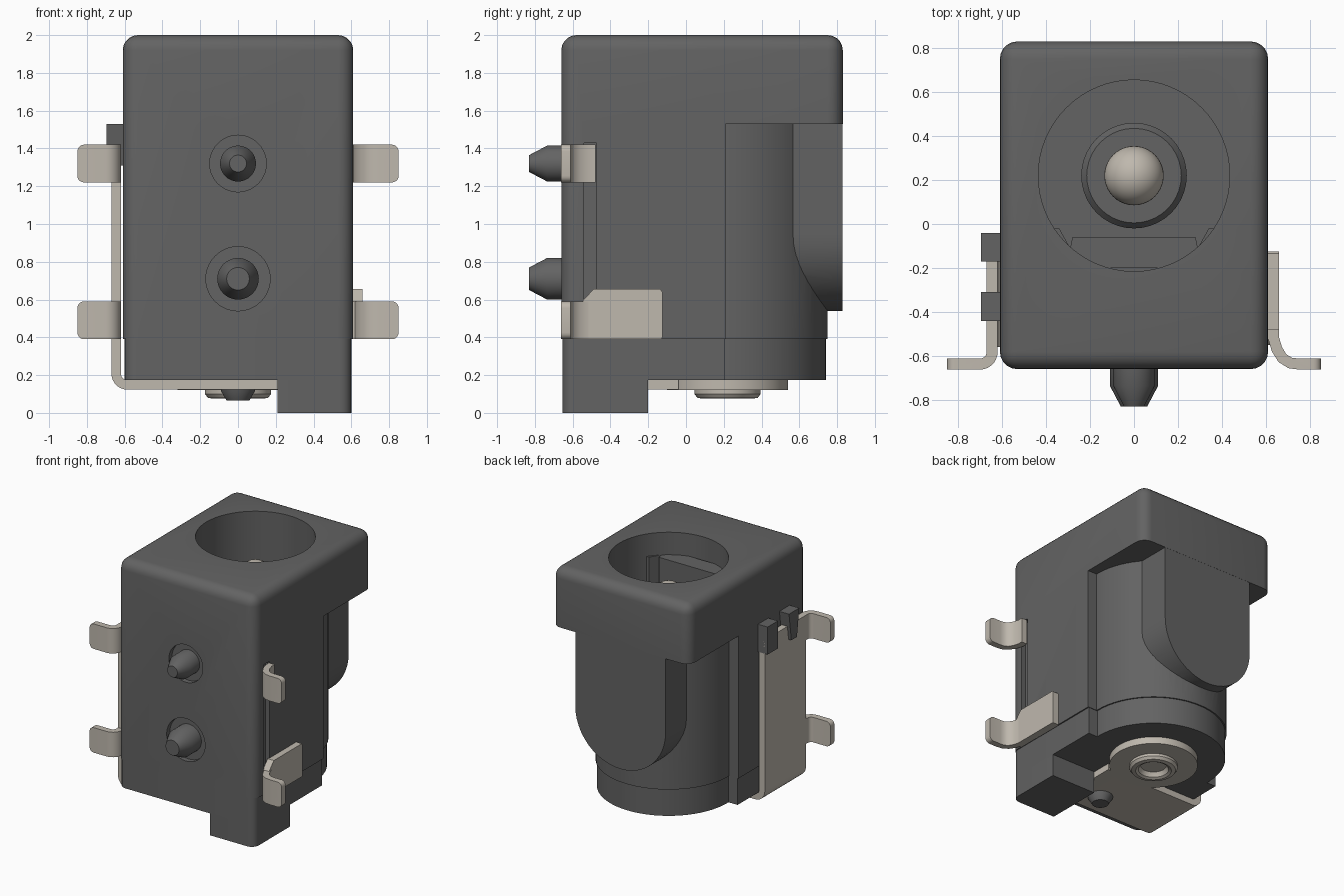
import bpy, bmesh, math
from mathutils import Matrix, Vector

cube = bpy.data.objects.get("Cube")
if cube:
    bpy.data.objects.remove(cube, do_unlink=True)


def material(name, rgb):
    m = bpy.data.materials.new(name)
    m.use_nodes = True
    m.diffuse_color = (*rgb, 1)
    m.node_tree.nodes["Principled BSDF"].inputs["Base Color"].default_value = (*rgb, 1)
    return m


PLASTIC = material("dark grey plastic", (0.125, 0.125, 0.125))
METAL = material("warm tin metal", (0.52, 0.48, 0.42))
CY = 0.22  # barrel axis


def finish(bm, name, mat):
    bmesh.ops.recalc_face_normals(bm, faces=bm.faces)
    mesh = bpy.data.meshes.new(name)
    bm.to_mesh(mesh)
    bm.free()
    ob = bpy.data.objects.new(name, mesh)
    bpy.context.collection.objects.link(ob)
    mesh.materials.append(mat)
    return ob


def prism(name, pts, axis, a, b, mat=PLASTIC, bevel=None, width=0.0):
    """Extrude a 2D outline along an axis; bevel is a rule choosing edges."""
    place = {"x": lambda p, t: (t, *p), "y": lambda p, t: (p[0], t, p[1]),
             "z": lambda p, t: (*p, t)}[axis]
    bm = bmesh.new()
    face = bm.faces.new([bm.verts.new(place(p, a)) for p in pts])
    ext = bmesh.ops.extrude_face_region(bm, geom=[face])["geom"]
    move = Vector(place((0, 0), b - a))
    bmesh.ops.translate(bm, vec=move, verts=[v for v in ext if isinstance(v, bmesh.types.BMVert)])
    if bevel:
        edges = [e for e in bm.edges if bevel(e.verts[0].co, e.verts[1].co)]
        bmesh.ops.bevel(bm, geom=edges, offset=width, segments=5, profile=0.5, affect="EDGES")
    return finish(bm, name, mat)


def box(name, x, y, z, mat=PLASTIC, bevel=None, width=0.0):
    rect = [(x[0], y[0]), (x[1], y[0]), (x[1], y[1]), (x[0], y[1])]
    return prism(name, rect, "z", z[0], z[1], mat, bevel, width)


def circle(r, cx=0.0, cy=CY, n=64):
    return [(cx + r * math.cos(2 * math.pi * i / n), cy + r * math.sin(2 * math.pi * i / n))
            for i in range(n)]


def lathe(name, profile, loc, mat, forward=False):
    """Spin (radius, height) points; forward turns the axis to the front."""
    bm = bmesh.new()
    vs = [bm.verts.new((r, 0, h)) for r, h in profile]
    es = [bm.edges.new(p) for p in zip(vs, vs[1:])]
    bmesh.ops.spin(bm, geom=vs + es, cent=(0, 0, 0), axis=(0, 0, 1), angle=2 * math.pi, steps=40)
    bmesh.ops.remove_doubles(bm, verts=bm.verts, dist=1e-4)
    turn = Matrix.Rotation(math.pi / 2, 4, "X") if forward else Matrix()
    bmesh.ops.transform(bm, matrix=Matrix.Translation(loc) @ turn, verts=bm.verts)
    return finish(bm, name, mat)


def ribbon(path, t=0.05):
    """Outline of a bent sheet of thickness t around a centre path."""
    pts = [Vector(p) for p in path]
    left, right = [], []
    for i, p in enumerate(pts):
        d = (pts[min(i + 1, len(pts) - 1)] - pts[max(i - 1, 0)]).normalized()
        n = Vector((-d.y, d.x)) * t / 2
        left.append(tuple(p + n))
        right.append(tuple(p - n))
    return left + right[::-1]


def arc(cx, cy, r, a, b, n=7):
    angles = [math.radians(a + (b - a) * i / n) for i in range(n + 1)]
    return [(cx + r * math.cos(t), cy + r * math.sin(t)) for t in angles]


def boolean(ob, other, op):
    mod = ob.modifiers.new(op.lower(), "BOOLEAN")
    mod.operation, mod.object, mod.solver = op, other, "EXACT"
    bpy.context.view_layer.objects.active = ob
    bpy.ops.object.modifier_apply(modifier=mod.name)
    bpy.data.objects.remove(other, do_unlink=True)


# Housing: rounded block, relieved behind the barrel
housing = box("housing", (-0.61, 0.61), (-0.66, 0.83), (0.39, 2), PLASTIC,
              lambda a, b: max(a.z, b.z) > 1, 0.08)
boolean(housing, box("relief", (-1, 1), (0.21, 1), (0.2, 1.53)), "DIFFERENCE")
boolean(housing, prism("barrel", circle(0.53), "z", 0.39, 1.6), "UNION")
tongue = [(0.4, 1.6)] + arc(0, 0.94, 0.4, 0, -180, 24) + [(-0.4, 1.6)]
boolean(housing, prism("tongue", tongue, "y", 0.3, 0.829), "UNION")

# Socket bore, front peg recesses and side slot
boolean(housing, prism("bore", circle(0.435), "z", 0.5, 2.2), "DIFFERENCE")
PEGS = [("upper", 1.32, 0.095, 0.045, 0.15), ("lower", 0.71, 0.11, 0.06, 0.17)]
for _, z, _, _, r in PEGS:
    boolean(housing, prism("recess", circle(r, 0, z, 40), "y", -0.8, -0.62), "DIFFERENCE")
boolean(housing, box("slot", (0.575, 0.8), (-0.54, -0.475), (0.59, 1.43)), "DIFFERENCE")

# Locating pegs on the front
for label, z, r, tip, _ in PEGS:
    lathe(label + "_front_peg", [(0, 0), (r, 0), (r, 0.135), (tip, 0.23), (0, 0.23)],
          (0, -0.6, z), PLASTIC, True)

# Base cap with corner foot
base = box("base_cap", (-0.6, 0.6), (-0.655, 0.205), (0.175, 0.391), PLASTIC,
           lambda a, b: abs(a.z - b.z) > 0.1 and a.y < 0, 0.06)
boolean(base, prism("base_disc", circle(0.52), "z", 0.175, 0.391), "UNION")
box("corner_foot", (0.21, 0.6), (-0.655, -0.2), (0, 0.18), PLASTIC,
    lambda a, b: abs(a.z - b.z) > 0.1 and a.y < -0.5 and a.x > 0.5, 0.06)
lathe("bottom_peg", [(0, 0.2), (0.1, 0.2), (0.09, 0.115), (0.06, 0.065), (0, 0.065)],
      (0, -0.38, 0), PLASTIC)

# Inside the socket: contact guide, collar and centre pin
guide = [(-0.28, -0.06), (0.28, -0.06), (0.29, -0.11), (0.34, -0.02), (0.4, -0.02),
         (0.35, -0.12), (0.2, -0.2), (-0.2, -0.2), (-0.35, -0.12), (-0.4, -0.02),
         (-0.34, -0.02), (-0.29, -0.11)]
prism("contact_guide", guide, "z", 0.45, 1.82)
lathe("pin_collar", [(0, 0.48), (0.24, 0.48), (0.24, 0.53), (0.215, 0.56), (0, 0.56)],
      (0, CY, 0), PLASTIC)
lathe("centre_pin", [(0, 0.4), (0.135, 0.4)] + arc(0, 1.67, 0.135, 0, 90, 10),
      (0, CY, 0), METAL)

# Pin terminal below: round pad, hollow rivet, bent strip and side plate
prism("terminal_pad", circle(0.32), "z", 0.12, 0.176, METAL)
lathe("rivet", [(0, 0.17), (0.05, 0.165), (0.09, 0.13), (0.11, 0.085), (0.13, 0.075),
                (0.16, 0.08), (0.175, 0.1), (0.175, 0.13)], (0, CY, 0), METAL)
strip = [(-0.645, 1.42)] + arc(-0.585, 0.208, 0.06, 180, 270) + [(0.21, 0.148)]
prism("side_plate", ribbon(strip), "y", -0.56, -0.04, METAL)

# Retaining nubs over the side plate
for name, y, taper in (("rear_nub", -0.105, 0), ("front_nub", -0.375, 0.03)):
    outline = [(y - 0.065, 1.53), (y + 0.065, 1.53), (y + 0.065 - taper, 1.31),
               (y - 0.065 + taper, 1.31)]
    prism(name, outline, "x", -0.695, -0.58)


# Solder tabs on both sides, with rounded ends
def tab_end(a, b):
    return min(abs(a.x), abs(b.x)) > 0.84 and abs(a.z - b.z) < 0.01


bend = [(0.635, -0.48), (0.635, -0.52), (0.65, -0.57), (0.675, -0.61), (0.71, -0.632),
        (0.75, -0.637), (0.85, -0.637)]
left_bend = [(-0.645, -0.5)] + arc(-0.7, -0.582, 0.055, 0, -90) + [(-0.85, -0.637)]
for level, z in (("lower", 0.39), ("upper", 1.22)):
    for side, path in (("left", bend), ("right", left_bend)):
        prism(f"{level}_{side}_tab", ribbon(path), "z", z, z + 0.2, METAL, tab_end, 0.035)
prism("left_tab_plate", [(-0.55, 0.39), (-0.13, 0.39), (-0.125, 0.4), (-0.125, 0.64),
                         (-0.135, 0.655), (-0.49, 0.655), (-0.55, 0.59)],
      "x", 0.605, 0.66, METAL)

# Smooth the curved surfaces and keep the hard edges
bpy.ops.object.select_all(action="DESELECT")
for ob in bpy.context.scene.objects:
    if ob.type == "MESH":
        ob.select_set(True)
        bpy.context.view_layer.objects.active = ob
bpy.ops.object.shade_smooth_by_angle(angle=math.radians(32))
